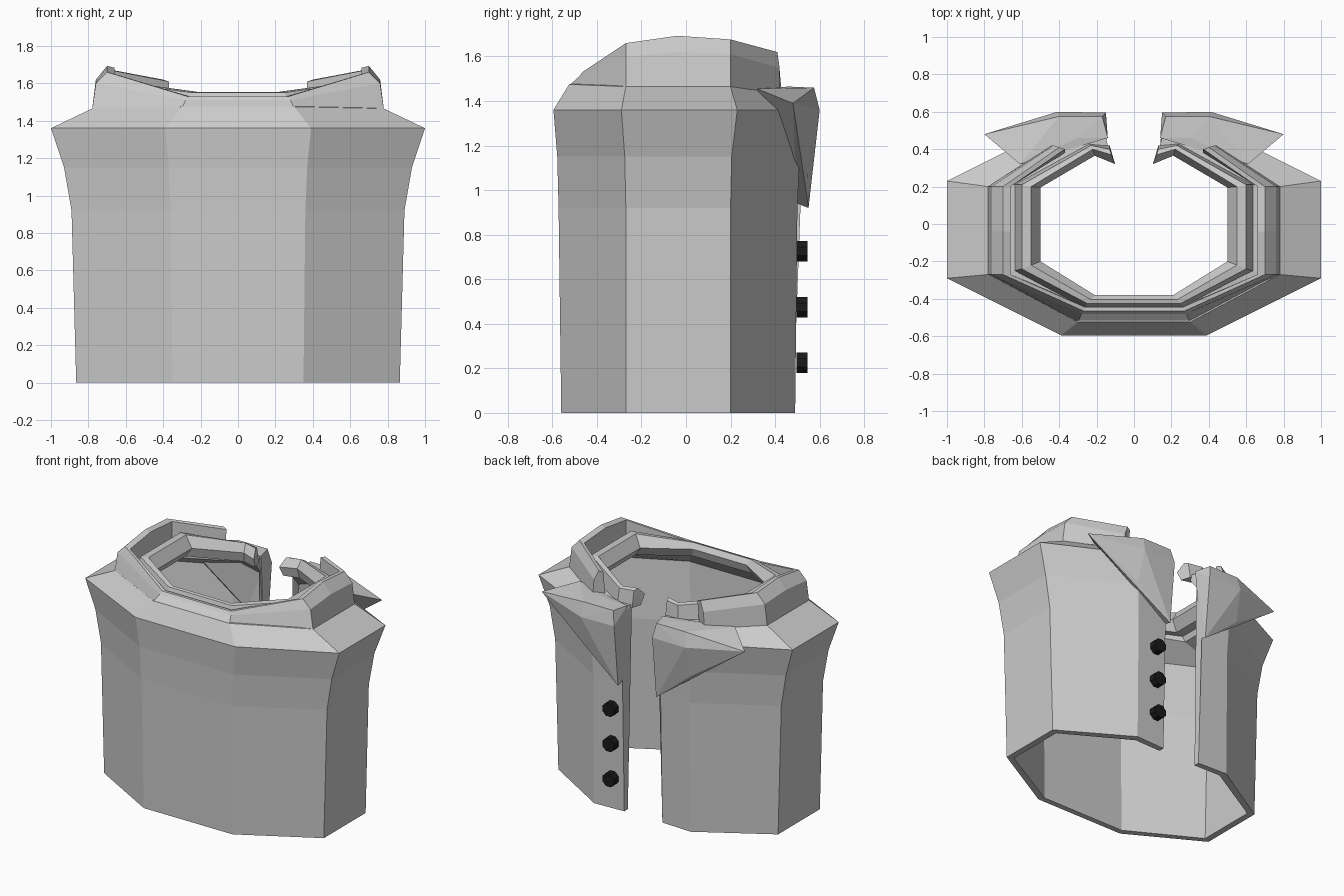
import bpy, bmesh, math
from mathutils import Matrix


def finish(name, bm):
    bmesh.ops.recalc_face_normals(bm, faces=bm.faces)
    me = bpy.data.meshes.new(name)
    bm.to_mesh(me)
    bm.free()
    ob = bpy.data.objects.new(name, me)
    bpy.context.collection.objects.link(ob)
    return ob


def loft(name, rows):
    # each row runs from the opening to the front on the +x side; mirrored to -x
    bm = bmesh.new()
    rings = []
    for r in rows:
        full = r + [(-x, y, z) for x, y, z in reversed(r)]
        rings.append([bm.verts.new(p) for p in full])
    k = len(rings)
    for i in range(k):
        a, b = rings[i], rings[(i + 1) % k]
        for j in range(len(a) - 1):
            bm.faces.new((a[j], a[j + 1], b[j + 1], b[j]))
    caps = [bm.faces.new([r[e] for r in rings]) for e in (0, -1)]
    bmesh.ops.triangulate(bm, faces=caps)
    return finish(name, bm)


def ring(ex, ey, bx, by, sx, s2, s1, fx, fy, zb, zs, zf):
    return [(ex, ey, zb), (bx, by, zb), (sx, s2, zs), (sx, s1, zs), (fx, fy, zf)]


# vest shell, outside going up then inside going down
loft("vest_body", [
    ring(.15, .48, .38, .49, .865, .20, -.27, .35, -.56, 0, 0, 0),
    ring(.15, .50, .38, .50, .89, .20, -.27, .36, -.572, .92, .92, .92),
    ring(.15, .50, .39, .51, .93, .205, -.275, .37, -.578, 1.15, 1.15, 1.15),
    ring(.15, .53, .40, .53, 1.0, .23, -.29, .39, -.595, 1.36, 1.36, 1.36),
    ring(.15, .46, .32, .46, .78, .20, -.27, .30, -.525, 1.45, 1.465, 1.475),
    ring(.14, .42, .25, .42, .62, .20, -.25, .25, -.44, 1.45, 1.47, 1.50),
    ring(.14, .41, .25, .41, .64, .19, -.24, .26, -.44, 1.41, 1.42, 1.45),
    ring(.15, .47, .37, .47, .94, .20, -.26, .36, -.55, 1.33, 1.33, 1.33),
    ring(.15, .455, .36, .455, .84, .18, -.25, .33, -.53, .92, .92, .92),
    ring(.15, .44, .36, .445, .82, .18, -.25, .33, -.52, 0, 0, 0),
])

# fold-over collar
def collar_row(ex, ey, ez, sx, sz, fx, fy, fz, rise):
    return [(ex, ey, ez), (sx, .20, sz + rise * .5), (sx, -.04, sz + rise),
            (sx, -.27, sz), (fx, fy, fz)]


loft("outer_collar", [
    collar_row(.44, .42, 1.44, .78, 1.46, .30, -.525, 1.47, 0),
    collar_row(.43, .42, 1.55, .76, 1.60, .28, -.48, 1.51, .02),
    collar_row(.40, .41, 1.62, .70, 1.66, .27, -.465, 1.53, .033),
    collar_row(.37, .40, 1.61, .66, 1.65, .26, -.445, 1.53, .033),
    collar_row(.37, .38, 1.44, .66, 1.47, .26, -.44, 1.47, 0),
])

# standing neckband inside the collar
loft("neckband", [
    ring(.13, .42, .24, .43, .64, .21, -.25, .27, -.45, 1.43, 1.46, 1.47),
    ring(.13, .40, .23, .42, .60, .21, -.24, .25, -.425, 1.545, 1.60, 1.55),
    ring(.12, .37, .22, .40, .55, .20, -.22, .23, -.405, 1.555, 1.60, 1.555),
    ring(.10, .32, .21, .365, .50, .195, -.20, .21, -.38, 1.50, 1.52, 1.52),
    ring(.11, .35, .22, .38, .55, .195, -.22, .23, -.40, 1.43, 1.45, 1.46),
])

# pointed lapels
for side, label in ((1, "right"), (-1, "left")):
    bm = bmesh.new()
    for x, y, z in [(.14, .46, 1.46), (.30, .46, 1.465), (.61, .32, 1.455),
                    (.17, .575, 1.46), (.40, .575, 1.46), (.15, .595, 1.36),
                    (.41, .60, 1.36), (.80, .48, 1.39), (.15, .55, .92),
                    (.15, .50, .94), (.42, .545, 1.14)]:
        bm.verts.new((side * x, y, z))
    bmesh.ops.convex_hull(bm, input=bm.verts)
    finish(label + "_lapel", bm)

# buttons
black = bpy.data.materials.new("button_black")
black.diffuse_color = (.01, .01, .01, 1)
for i, z in enumerate((.225, .475, .725)):
    bm = bmesh.new()
    bmesh.ops.create_cone(bm, cap_ends=True, segments=8, radius1=.05, radius2=.05, depth=.05,
                          matrix=Matrix.Translation((.23, .52, z)) @ Matrix.Rotation(math.pi / 2, 4, 'X')
                          @ Matrix.Rotation(math.pi / 8, 4, 'Z'))
    finish("button_%d" % (i + 1), bm).data.materials.append(black)
